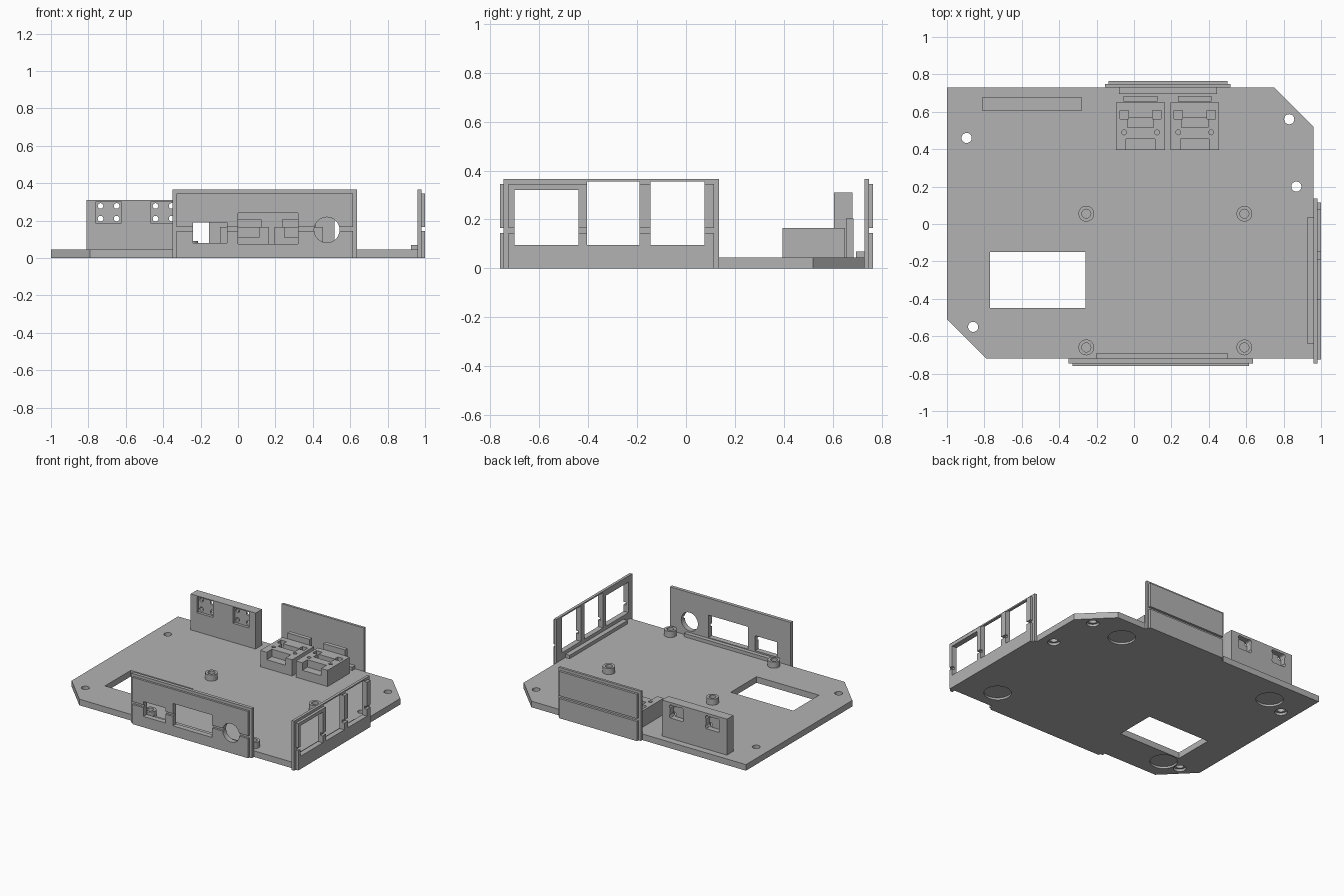
import bpy
import bmesh
from mathutils import Matrix

if "Cube" in bpy.data.objects:
    bpy.data.objects.remove(bpy.data.objects["Cube"])

grey = bpy.data.materials.new("plain grey")
grey.diffuse_color = (0.45, 0.45, 0.45, 1)
grey.use_nodes = True
grey.node_tree.nodes["Principled BSDF"].inputs["Base Color"].default_value = grey.diffuse_color


def make(name, bm):
    bmesh.ops.recalc_face_normals(bm, faces=bm.faces)
    me = bpy.data.meshes.new(name)
    bm.to_mesh(me)
    bm.free()
    me.materials.append(grey)
    ob = bpy.data.objects.new(name, me)
    bpy.context.collection.objects.link(ob)
    return ob


def box(name, x0, x1, y0, y1, z0, z1):
    bm = bmesh.new()
    bmesh.ops.create_cube(bm, size=1)
    bmesh.ops.scale(bm, vec=(x1 - x0, y1 - y0, z1 - z0), verts=bm.verts)
    bmesh.ops.translate(bm, vec=((x0 + x1) / 2, (y0 + y1) / 2, (z0 + z1) / 2), verts=bm.verts)
    return make(name, bm)


def cyl(name, c, r, length, axis="Z"):
    bm = bmesh.new()
    bmesh.ops.create_cone(bm, cap_ends=True, segments=32, radius1=r, radius2=r, depth=length)
    if axis == "Y":
        bmesh.ops.rotate(bm, verts=bm.verts, matrix=Matrix.Rotation(1.5707963, 3, "X"))
    bmesh.ops.translate(bm, vec=c, verts=bm.verts)
    return make(name, bm)


def cut(ob, cutters):
    """Subtract the cutters, bake the result and remove them."""
    for c in cutters:
        c.hide_render = True
        m = ob.modifiers.new("cut", "BOOLEAN")
        m.operation, m.solver, m.object = "DIFFERENCE", "EXACT", c
    bpy.context.view_layer.update()
    dg = bpy.context.evaluated_depsgraph_get()
    me = bpy.data.meshes.new_from_object(ob.evaluated_get(dg))
    ob.modifiers.clear()
    ob.data = me
    for c in cutters:
        bpy.data.objects.remove(c)


T = 0.045  # base thickness

# Base plate with two clipped corners
outline = [(-0.79, -0.72), (0.96, -0.72), (0.96, 0.52), (0.75, 0.73), (-1, 0.73), (-1, -0.51)]
bm = bmesh.new()
face = bm.faces.new([bm.verts.new((x, y, 0)) for x, y in outline])
ext = bmesh.ops.extrude_face_region(bm, geom=[face])
bmesh.ops.translate(bm, vec=(0, 0, T), verts=[v for v in ext["geom"] if isinstance(v, bmesh.types.BMVert)])
base = make("base_plate", bm)

# Cable opening, counterbored screw holes and shallow foot recesses
cuts = [box("c", -0.77, -0.26, -0.45, -0.15, -0.1, 0.1)]
for x, y in [(-0.895, 0.46), (0.83, 0.56), (0.868, 0.2), (-0.86, -0.55)]:
    cuts += [cyl("c", (x, y, 0), 0.027, 0.3), cyl("c", (x, y, 0), 0.042, 0.036)]
for x, y in [(0.56, 0.54), (0.72, -0.56), (-0.73, 0.54), (-0.72, -0.55)]:
    cuts.append(cyl("c", (x, y, 0), 0.092, 0.03))
cut(base, cuts)

# Hollow standoffs
for x in (-0.255, 0.59):
    for y in (-0.66, 0.055):
        s = cyl("standoff", (x, y, 0.0675), 0.042, 0.045)
        cut(s, [cyl("c", (x, y, 0.09), 0.024, 0.07)])


# Side panels: a core sheet, a slightly smaller grooved skin and an inner foot rail
def panel(name, core, skin, rail, openings):
    a = box(name + "_core", *core, 0, 0.365)
    b = box(name + "_skin", *skin, 0, 0.345)
    g = [skin[0], skin[1], skin[2], skin[3]]
    if name == "right_panel":
        g[1] += 0.05
        g[2] -= 0.05
        g[3] += 0.05
    else:
        g[0] -= 0.05
        g[1] += 0.05
        if name == "front_panel":
            g[2] -= 0.05
        else:
            g[3] += 0.05
    groove = box("c", *g, 0.145, 0.165)
    if openings:
        cut(a, openings())
    cut(b, [groove] + (openings() if openings else []))
    box(name + "_rail", *rail, T, 0.07)


def front_openings():
    return [box("c", -0.24, -0.06, -0.9, -0.6, 0.08, 0.19),
            box("c", 0.0, 0.32, -0.9, -0.6, 0.075, 0.24),
            cyl("c", (0.475, -0.75, 0.15), 0.068, 0.3, "Y")]


def right_openings():
    spans = [(-0.70, -0.44, 0.32), (-0.405, -0.19, 0.355), (-0.145, 0.075, 0.355)]
    return [box("c", 0.9, 1.1, a, b, 0.095, top) for a, b, top in spans]


panel("front_panel", (-0.35, 0.635, -0.745, -0.72), (-0.33, 0.615, -0.76, -0.745),
      (-0.2, 0.5, -0.72, -0.69), front_openings)
panel("right_panel", (0.96, 0.98, -0.745, 0.135), (0.98, 1.0, -0.725, 0.115),
      (0.925, 0.96, -0.64, 0.035), right_openings)
panel("back_panel", (-0.155, 0.515, 0.73, 0.748), (-0.135, 0.5, 0.748, 0.765),
      (-0.08, 0.445, 0.695, 0.73), None)

# Upright socket bracket with square recesses and corner holes
bracket = box("socket_bracket", -0.81, -0.28, 0.605, 0.68, T, 0.31)
cuts = []
for cx in (-0.692, -0.398):
    cuts.append(box("c", cx - 0.066, cx + 0.066, 0.55, 0.625, 0.185, 0.303))
    cuts.append(box("c", cx - 0.052, cx + 0.052, 0.64, 0.75, 0.195, 0.29))
    for dx in (-0.043, 0.043):
        for z in (0.21, 0.278):
            cuts.append(cyl("c", (cx + dx, 0.65, z), 0.015, 0.3, "Y"))
cut(bracket, cuts)

# Pair of keystone-style holders, each with a stop plate behind
for cx in (0.035, 0.325):
    h = box("jack_holder", cx - 0.13, cx + 0.13, 0.395, 0.65, T, 0.165)
    cuts = [box("c", cx - 0.077, cx + 0.077, 0.35, 0.455, 0.11, 0.3),
            box("c", cx - 0.07, cx + 0.07, 0.515, 0.568, 0.13, 0.3)]
    for s in (-1, 1):
        a, b = sorted((cx + s * 0.065, cx + s * 0.11))
        cuts.append(box("c", a, b, 0.562, 0.608, 0.11, 0.3))
        cuts.append(cyl("c", (cx + s * 0.088, 0.49, 0.165), 0.013, 0.08))
    cut(h, cuts)
    box("stop_plate", cx - 0.09, cx + 0.09, 0.655, 0.685, T, 0.205)

# Smooth the round parts while keeping edges sharp
bpy.ops.object.select_all(action="DESELECT")
for ob in bpy.context.scene.objects:
    ob.select_set(True)
    bpy.context.view_layer.objects.active = ob
bpy.ops.object.shade_smooth_by_angle()
